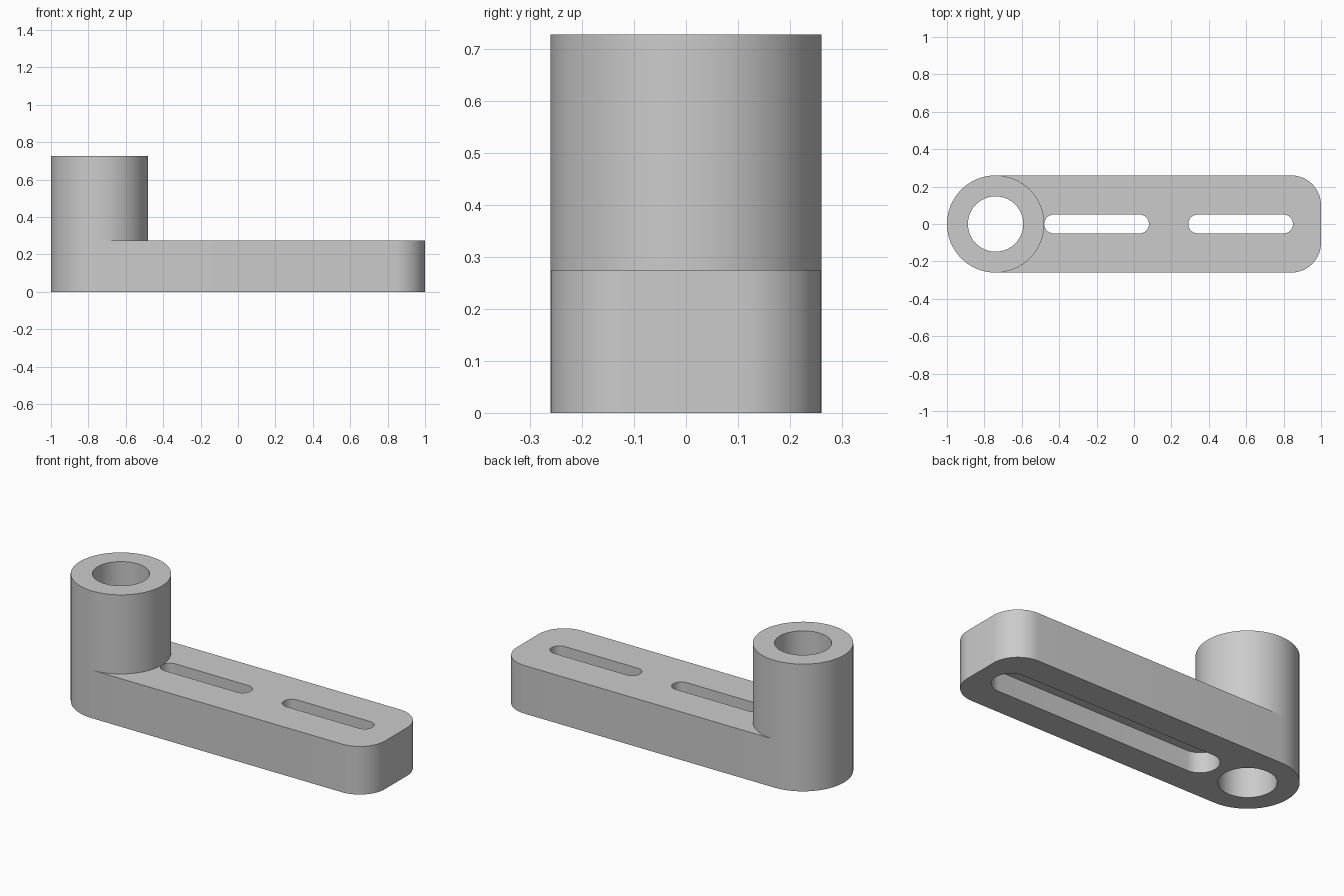
import bpy
import bmesh
from math import cos, sin, pi, radians

HUB_X, HUB_R, BORE_R = -0.74, 0.26, 0.148
BAR_H, HUB_TOP = 0.275, 0.727
CORNER_R = 0.16

if "Cube" in bpy.data.objects:
    bpy.data.objects.remove(bpy.data.objects["Cube"])

grey = bpy.data.materials.new("plain grey")
grey.use_nodes = True
grey.diffuse_color = (0.6, 0.6, 0.6, 1)
grey.node_tree.nodes["Principled BSDF"].inputs["Base Color"].default_value = grey.diffuse_color


def arc(x, y, r, start, end, steps):
    """Points along an arc, angles in degrees."""
    angles = [radians(start + (end - start) * i / steps) for i in range(steps + 1)]
    return [(x + r * cos(a), y + r * sin(a)) for a in angles]


def circle(x, r):
    return arc(x, 0, r, 0, 360, 64)[:-1]


def slot(x0, x1, r):
    """Round-ended slot outline between two end centres."""
    return arc(x1, 0, r, -90, 90, 24) + arc(x0, 0, r, 90, 270, 24)


def prism(name, outline, z0, z1):
    bm = bmesh.new()
    face = bm.faces.new([bm.verts.new((x, y, z0)) for x, y in outline])
    up = bmesh.ops.extrude_face_region(bm, geom=[face])["geom"]
    bmesh.ops.translate(bm, vec=(0, 0, z1 - z0),
                        verts=[v for v in up if isinstance(v, bmesh.types.BMVert)])
    bmesh.ops.recalc_face_normals(bm, faces=bm.faces)
    mesh = bpy.data.meshes.new(name)
    bm.to_mesh(mesh)
    bm.free()
    mesh.materials.append(grey)
    obj = bpy.data.objects.new(name, mesh)
    bpy.context.collection.objects.link(obj)
    return obj


def cut(obj, outline, z0, z1):
    """Cut a prism out of an object and discard the cutter."""
    cutter = prism("cutter", outline, z0, z1)
    cutter.hide_render = True
    mod = obj.modifiers.new("cut", "BOOLEAN")
    mod.operation, mod.solver, mod.object = "DIFFERENCE", "EXACT", cutter
    bpy.context.view_layer.objects.active = obj
    bpy.ops.object.modifier_apply(modifier=mod.name)
    bpy.data.objects.remove(cutter)


# Arm: round at the hub, rounded corners at the free end
inset = HUB_R - CORNER_R
arm = prism("slotted_arm",
            arc(HUB_X, 0, HUB_R, 90, 270, 32)
            + arc(1 - CORNER_R, -inset, CORNER_R, -90, 0, 16)
            + arc(1 - CORNER_R, inset, CORNER_R, 0, 90, 16),
            0, BAR_H)
cut(arm, circle(HUB_X, BORE_R), -0.1, 0.9)

# Two narrow through slots above one wide recess in the underside
cut(arm, slot(-0.43, 0.03, 0.05), -0.1, 0.5)
cut(arm, slot(0.34, 0.80, 0.05), -0.1, 0.5)
cut(arm, slot(-0.43, 0.80, 0.10), -0.1, 0.115)

# Hub tube standing on the arm
hub = prism("hub_tube", circle(HUB_X, HUB_R), BAR_H, HUB_TOP)
cut(hub, circle(HUB_X, BORE_R), -0.1, 0.9)

for obj in (arm, hub):
    bpy.ops.object.select_all(action="DESELECT")
    obj.select_set(True)
    bpy.context.view_layer.objects.active = obj
    bpy.ops.object.shade_smooth_by_angle(angle=radians(30))
